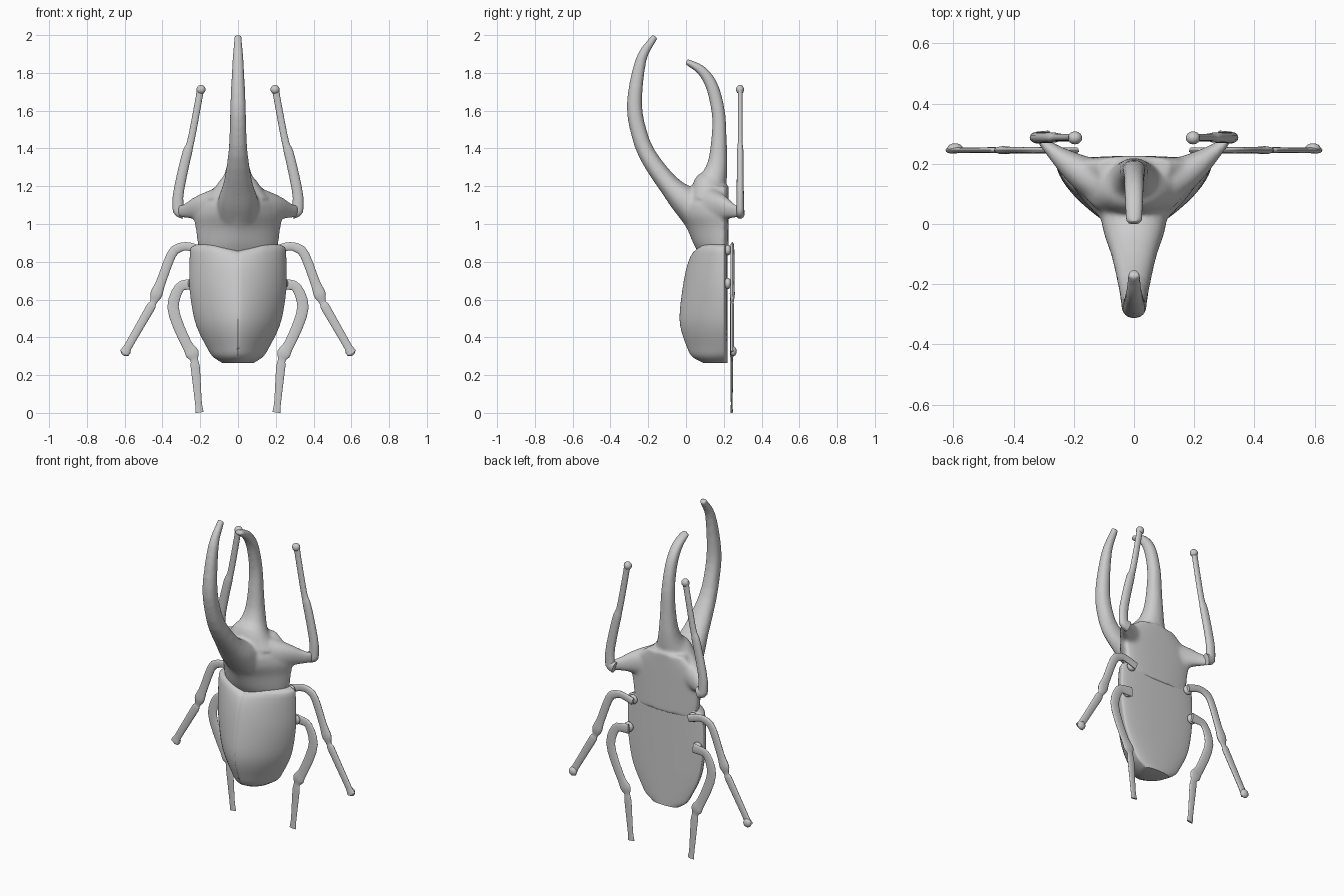
import bpy, bmesh, math
from mathutils import Vector

if "Cube" in bpy.data.objects:
    bpy.data.objects.remove(bpy.data.objects["Cube"])


def refine(rows, steps=4):
    """Smooth interpolation of profile rows without overshoot."""
    cols = []
    for v in zip(*rows):
        d = [b - a for a, b in zip(v, v[1:])]
        m = [d[0]] + [2 * p * q / (p + q) if p * q > 0 else 0 for p, q in zip(d, d[1:])] + [d[-1]]
        col = []
        for i, step in enumerate(d):
            for k in range(steps):
                t = k / steps
                col.append(v[i] + step * (3 * t * t - 2 * t ** 3)
                           + m[i] * t * (1 - t) ** 2 - m[i + 1] * t * t * (1 - t))
        cols.append(col + [v[-1]])
    return list(zip(*cols))


def loft(bm, secs, n):
    """Skin superellipse rings: centre, front axis, back axis, side axis, front and back exponent."""
    rings = []
    for c, f, b, w, p, q in secs:
        ring = []
        for k in range(n):
            a = 2 * math.pi * k / n
            e = 2 / (p if math.cos(a) > 0 else q)
            ca, sa = (math.copysign(abs(round(v, 9)) ** e, v) for v in (math.cos(a), math.sin(a)))
            ring.append(bm.verts.new(c + (f * ca if ca > 0 else b * -ca) + w * sa))
        rings.append(ring)
    for r0, r1 in zip(rings, rings[1:]):
        for k in range(n):
            j = (k + 1) % n
            bm.faces.new((r0[k], r0[j], r1[j], r1[k]))
    bm.faces.new(rings[0])
    bm.faces.new(rings[-1])


def body(bm, rows, n, belly):
    """Trunk from rows of z, half width, front y, exponent; the belly is almost flat."""
    secs = []
    for z, w, yf, p in refine(rows):
        ym = .197
        secs.append((Vector((0, ym, z)), Vector((0, yf - ym, 0)), Vector((0, belly - ym, 0)),
                     Vector((w, 0, 0)), p, 2.2))
    loft(bm, secs, n)


def tube(bm, rows, place, side_axis, n=20):
    """Tube along a path: rows of u, z, in-plane radius, side radius."""
    rows = refine(rows)
    pts = [Vector(place(r[0], r[1])) for r in rows]
    side_axis, secs = Vector(side_axis), []
    for i, r in enumerate(rows):
        tangent = pts[min(i + 1, len(pts) - 1)] - pts[max(i - 1, 0)]
        f = tangent.cross(side_axis).normalized() * r[2]
        secs.append((pts[i], f, -f, side_axis * r[3], 2.2, 2.2))
    loft(bm, secs, n)


def finish(bm, name, mirror=False):
    bmesh.ops.recalc_face_normals(bm, faces=bm.faces)
    me = bpy.data.meshes.new(name)
    bm.to_mesh(me)
    bm.free()
    ob = bpy.data.objects.new(name, me)
    bpy.context.collection.objects.link(ob)
    bpy.ops.object.select_all(action='DESELECT')
    ob.select_set(True)
    bpy.context.view_layer.objects.active = ob
    bpy.ops.object.shade_smooth_by_angle(angle=math.radians(40))
    if mirror:
        ob.modifiers.new("mirror", 'MIRROR')
    return ob


def ball(bm, x, y, z, r, flat):
    """Small squashed sphere."""
    made = bmesh.ops.create_uvsphere(bm, u_segments=16, v_segments=10, radius=r)
    for v in made["verts"]:
        v.co = Vector((x + v.co.x, y + v.co.y * flat, z + v.co.z))


# Abdomen with wing covers
bm = bmesh.new()
body(bm, [(.265, .085, .09, 1.8), (.30, .135, .03, 1.6), (.36, .172, 0, 1.5), (.50, .232, -.035, 1.5),
          (.70, .258, -.012, 1.55), (.87, .252, .035, 1.7), (.892, .22, .065, 1.8)], 96, .22)
for v in bm.verts:
    # centre seam and the notch at the top edge
    if abs(v.co.x) < 1e-4 and v.co.y < .1:
        v.co.y += .003
    if v.co.z > .78 and v.co.y < .17:
        v.co.z -= .032 * max(0, 1 - abs(v.co.x) / .13) * (v.co.z - .78) / .11
finish(bm, "abdomen")

# Thorax, both horns and the shoulders, fused into one skin
bm = bmesh.new()
body(bm, [(.84, .20, .07, 1.8), (.89, .213, .042, 1.7), (.98, .225, .002, 1.5), (1.05, .24, -.045, 1.35),
          (1.10, .23, -.06, 1.3), (1.20, .12, .06, 1.6)], 48, .226)
midline = lambda y, z: (0, y, z)
tube(bm, [(.12, 1.035, .125, .125), (-.01, 1.128, .08, .105), (-.10, 1.22, .055, .076),
          (-.233, 1.43, .044, .047), (-.273, 1.63, .041, .041), (-.237, 1.873, .029, .029),
          (-.163, 1.995, .018, .020)], midline, (1, 0, 0))
tube(bm, [(.12, 1.13, .10, .17), (.128, 1.20, .092, .118), (.15, 1.25, .069, .078),
          (.17, 1.35, .049, .053), (.176, 1.53, .037, .040), (.143, 1.715, .034, .034),
          (.08, 1.815, .026, .032), (.002, 1.860, .016, .027)], midline, (1, 0, 0))
for s in (-1, 1):
    tube(bm, [(.08, 1.09, .115, .09), (.20, 1.083, .072, .060), (.28, 1.070, .038, .030),
              (.318, 1.066, .030, .020)],
         lambda x, z: (s * x, .11 + 1.75 * x * x, z), (0, 1, 0))
thorax = finish(bm, "thorax_and_horns")
fuse = thorax.modifiers.new("fuse", 'REMESH')
fuse.mode = 'VOXEL'
fuse.voxel_size = .009
fuse.use_smooth_shade = True
soften = thorax.modifiers.new("soften", 'SMOOTH')
soften.factor = .5
soften.iterations = 10


def leg(name, y, flatness, rows, tip=None):
    """Flattened jointed leg from rows of x, z, radius, mirrored to both sides."""
    bm = bmesh.new()
    tube(bm, [(x, z, r, r * flatness) for x, z, r in rows], lambda x, z: (x, y, z), (0, 1, 0), 16)
    if tip:
        ball(bm, *tip)
    finish(bm, name, mirror=True)


# Legs
leg("front_leg", .287, .68, [(.285, 1.06, .034), (.315, 1.072, .030), (.318, 1.14, .028),
                             (.268, 1.38, .025), (.252, 1.43, .019), (.206, 1.67, .018),
                             (.197, 1.72, .021)], (.196, .286, 1.712, .024, .9))
leg("middle_leg", .245, .42, [(.19, .86, .022), (.275, .882, .022), (.335, .862, .025),
                              (.405, .70, .025), (.432, .63, .032), (.448, .585, .017),
                              (.462, .56, .024), (.577, .36, .021), (.602, .315, .027)],
    (.594, .251, .326, .026, .65))
leg("hind_leg", .242, .28, [(.22, .683, .030), (.295, .675, .026), (.344, .56, .030),
                            (.272, .365, .028), (.243, .315, .036), (.231, .278, .020),
                            (.226, .24, .024), (.209, .05, .018), (.203, .002, .021)])

# Hip joints joining the rear legs to the belly
bm = bmesh.new()
ball(bm, .205, .222, .862, .028, .6)
ball(bm, .235, .222, .685, .030, .6)
finish(bm, "hip_joints", mirror=True)
